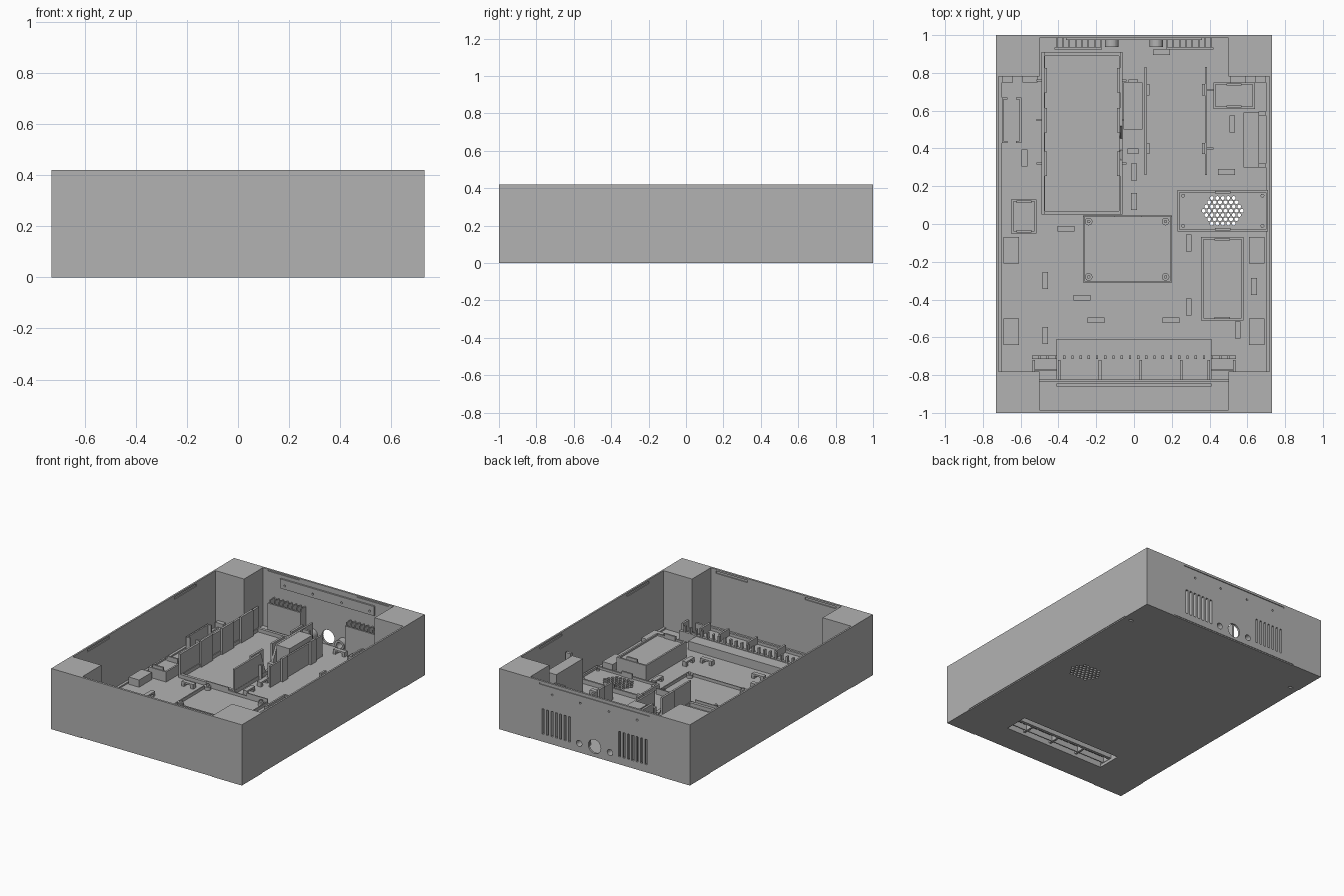
import bpy, bmesh, math
from mathutils import Matrix, Vector

if "Cube" in bpy.data.objects:
    bpy.data.objects.remove(bpy.data.objects["Cube"])

gray = bpy.data.materials.new("plain gray")
gray.diffuse_color = (0.448, 0.448, 0.448, 1)
gray.use_nodes = True
gray.node_tree.nodes["Principled BSDF"].inputs["Base Color"].default_value = gray.diffuse_color


def finish(name, bm):
    me = bpy.data.meshes.new(name)
    bmesh.ops.recalc_face_normals(bm, faces=bm.faces[:])
    bm.to_mesh(me)
    bm.free()
    me.materials.append(gray)
    ob = bpy.data.objects.new(name, me)
    bpy.context.collection.objects.link(ob)
    return ob


def add_box(bm, x0, x1, y0, y1, z0, z1):
    m = Matrix.Translation(((x0 + x1) / 2, (y0 + y1) / 2, (z0 + z1) / 2))
    bmesh.ops.create_cube(bm, size=1, matrix=m @ Matrix.Diagonal((x1 - x0, y1 - y0, z1 - z0, 1)))


def boxes(name, *items):
    bm = bmesh.new()
    for it in items:
        add_box(bm, *it)
    return finish(name, bm)


def add_rod(bm, center, r, depth, axis='Z', seg=24):
    rot = Matrix.Rotation(math.pi / 2, 4, 'X') if axis == 'Y' else Matrix()
    bmesh.ops.create_cone(bm, cap_ends=True, segments=seg, radius1=r, radius2=r, depth=depth,
                          matrix=Matrix.Translation(center) @ rot)


def frame(x0, x1, y0, y1, z0, z1, t=0.012):
    return [(x0, x0 + t, y0, y1, z0, z1), (x1 - t, x1, y0, y1, z0, z1),
            (x0 + t, x1 - t, y0, y0 + t, z0, z1), (x0 + t, x1 - t, y1 - t, y1, z0, z1)]


def side_plate(name, x, t, outline):
    # upright plate from a (y, z) outline
    bm = bmesh.new()
    f = bm.faces.new([bm.verts.new((x, y, z)) for y, z in outline])
    ext = bmesh.ops.extrude_face_region(bm, geom=[f])
    bmesh.ops.translate(bm, vec=(t, 0, 0), verts=[v for v in ext['geom'] if isinstance(v, bmesh.types.BMVert)])
    return finish(name, bm)


def cut(ob, cutter):
    mod = ob.modifiers.new("cut", 'BOOLEAN')
    mod.operation, mod.solver, mod.object = 'DIFFERENCE', 'EXACT', cutter
    bpy.context.view_layer.objects.active = ob
    bpy.ops.object.modifier_apply(modifier=mod.name)


W, H, F = 0.73, 0.42, 0.02   # half width, height, floor top

# floor with tool recess, vent holes and latch slots
floor = boxes("floor", (-.726, .726, -.996, .996, 0, F))
recess = boxes("recess_housing", (-.41, .41, -.83, -.61, F, .08))
vent_plate = boxes("vent_plate", (.242, .698, -.028, .168, F, .034))
c = boxes("recess_cutter", (-.39, .39, -.80, -.63, -.05, .07))
cut(floor, c)
cut(recess, c)
bpy.data.objects.remove(c)
bm = bmesh.new()
for r in range(-3, 4):
    n = 8 - (abs(r) + 1) // 2 * 2 + (abs(r) % 2)
    for i in range(n):
        add_rod(bm, (.47 + (i - (n - 1) / 2) * .029, .07 + r * .0225, .02), .011, .1, seg=6)
for s in (-1, 1):
    add_box(bm, s * .67 - .016, s * .67 + .016, .763, .783, -.05, .1)
c = finish("hole_cutter", bm)
cut(floor, c)
cut(vent_plate, c)
bpy.data.objects.remove(c)

# corner blocks
for sx in (-1, 1):
    for sy in (-1, 1):
        xs, ys = sorted((sx * .5, sx * W)), sorted((sy * .78, sy * 1))
        boxes("corner_block", (*xs, *ys, 0, H))

# thin walls between corners, with snap slots near the rim
for s in (-1, 1):
    side = boxes("side_wall", (*sorted((s * .718, s * W)), -.78, .78, .008, H))
    c = boxes("slot_cutter", *[(*sorted((s * .70, s * .723)), y - .12, y + .12, .392, .408) for y in (-.5, .45)])
    cut(side, c)
    bpy.data.objects.remove(c)
    boxes("wall_foot", (*sorted((s * .70, s * .72)), -.78, .78, F, .03))
front = boxes("front_wall", (-.5, .5, -1, -.985, .008, H))
rear = boxes("rear_wall", (-.5, .5, .986, 1, .008, H))
slots = [(x - .12, x + .12) for x in (-.34, .34)]
c = boxes("slot_cutter", *[(a, b, -.992, -.97, .392, .408) for a, b in slots])
cut(front, c)
bpy.data.objects.remove(c)

# rear strip, vents and sockets
strip = boxes("rear_strip", (-.36, .36, .974, .986, .32, .385))
bm = bmesh.new()
for s in (-1, 1):
    for i in range(7):
        x = s * (.192 + i * .0335)
        add_box(bm, x - .008, x + .008, .95, 1.05, .055, .23)
    add_rod(bm, (s * .118, 1, .065), .021, .1, 'Y')
add_rod(bm, (0, 1, .075), .048, .1, 'Y')
for x in (-.325, -.11, .11, .325):
    add_rod(bm, (x, 1, .345), .007, .1, 'Y', 12)
add_box(bm, -.42, .42, .994, 1.05, .395, .404)
for a, b in slots:
    add_box(bm, a, b, .97, .992, .408, .414)
c = finish("rear_cutter", bm)
cut(rear, c)
cut(strip, c)
bpy.data.objects.remove(c)

# fins behind rear vents and socket holders
for s in (-1, 1):
    fins = []
    for i in range(8):
        x = s * (.175 + i * .0335)
        fins.append((x - .004, x + .004, .935, .986, F, .24))
    xs = sorted((s * .17, s * .42))
    boxes("vent_fins", *fins, (*xs, .925, .935, F, .22))
    bm = bmesh.new()
    add_rod(bm, (s * .118, .962, .065), .036, .048, 'Y')
    ring = finish("socket_holder", bm)
    bm = bmesh.new()
    add_rod(bm, (s * .118, .962, .065), .021, .1, 'Y')
    c = finish("socket_cutter", bm)
    cut(ring, c)
    bpy.data.objects.remove(c)

# large rack: base rim, two upright plates and spring tabs
boxes("rack_rim", *frame(-.49, -.06, .05, .91, F, .045, .02))
boxes("rack_plate_left", (-.49, -.475, .05, .91, F, .185))
side_plate("rack_plate_front", -.075, .013, [(.05, F), (.40, F), (.34, .19), (.05, .19)])
side_plate("rack_plate_back", -.075, .013, [(.44, F), (.91, F), (.91, .185), (.52, .185)])
tabs = []
for y in (.76, .55, .32):
    tabs += [(-.475, -.46, y - .065, y + .065, F, .20), (-.09, -.075, y - .065, y + .065, F, .20),
             (-.515, -.49, y - .006, y + .006, F, .12), (-.062, -.04, y - .006, y + .006, F, .12)]
boxes("rack_tabs", *tabs)

# smaller rack
boxes("small_rack", (.055, .067, .26, .83, F, .165), (.375, .387, .26, .83, F, .14),
      *[b for y in (.71, .40) for b in ((.067, .082, y - .03, y + .03, F, .18),
                                        (.36, .375, y - .03, y + .03, F, .155),
                                        (.387, .42, y - .006, y + .006, F, .09))])
boxes("center_block", (-.055, .045, .50, .75, F, .19), (-.03, .02, .75, .765, F, .21))
boxes("center_post", (-.035, .025, .37, .40, F, .12))

# circuit board seat with screw posts
boxes("board_rim", *[b for b in frame(-.27, .20, -.31, .045, F, .04, .008)],
      (-.27, -.10, .037, .045, F, .06), (.04, .20, .037, .045, F, .06))
bm = bmesh.new()
for x in (-.24, .167):
    for y in (.013, -.28):
        add_rod(bm, (x, y, .03), .02, .025)
        add_rod(bm, (x, y, .04), .009, .03)
finish("screw_posts", bm)

# open holders with end clips
for name, x0, x1, y0, y1, z in (("left_holder", -.65, -.515, -.05, .13, .09),
                                ("rear_holder", .42, .64, .61, .75, .20),
                                ("long_holder", .355, .58, -.51, -.07, .13),
                                ("vent_rim", .23, .71, -.04, .18, .05)):
    cx = (x0 + x1) / 2
    parts = frame(x0, x1, y0, y1, F, z)
    if name != "vent_rim":
        parts.append((x0 + .012, x1 - .012, y0 + .012, y1 - .012, F, z - .012))
    parts += [(cx - .04, cx + .04, y, y + .012, F, z + .02) for y in (y0 + .006, y1 - .018)]
    boxes(name, *parts)
bm = bmesh.new()
for x in (.26, .68):
    for y in (-.01, .15):
        add_rod(bm, (x, y, .037), .01, .012, seg=16)
finish("vent_screws", bm)

# tall right bracket and left cable bracket
boxes("tall_bracket", (.58, .66, .30, .59, F, .26), (.66, .70, .30, .32, F, .28), (.66, .70, .575, .595, F, .28))
boxes("left_bracket", (-.70, -.69, .43, .67, F, .10), (-.605, -.595, .43, .67, F, .10),
      *[(a, a + .02, y, y + .01, F, .10) for a in (-.69, -.625) for y in (.43, .66)])
boxes("corner_ribs", *[(*sorted((s * a, s * b)), .75, .78, F, .08) for s in (-1, 1) for a, b in ((.64, .70), (.51, .59))])

# low pads near the sides
for x in (-.65, .65):
    for y in (-.14, -.57):
        boxes("side_pad", (x - .04, x + .04, y - .07, y + .07, F, .07))

# front port row: ledge, dividers and comb teeth
boxes("port_row", (-.53, .53, -.835, -.82, F, .10), (-.53, .53, -.775, -.77, F, .06),
      (-.41, .41, -.86, -.845, F, .05),
      *[(x - .007, x + .007, -.825, -.72, F, .13) for x in (-.53, -.395, -.18, .035, .25, .395, .53)])
boxes("port_comb", (-.54, .54, -.715, -.695, F, .085),
      *[(-.5 + i * .0435 - .006, -.5 + i * .0435 + .006, -.715, -.695, .085, .125) for i in range(24)])

# bridge-shaped cable clips
for x, y, upright in ((-.58, .35, 1), (-.47, -.30, 1), (-.47, -.59, 1), (.29, -.10, 1), (.29, -.44, 1),
                      (.55, -.56, 1), (.635, -.33, 1), (0, .275, 1), (0, .12, 1), (.52, .53, 1),
                      (-.36, -.025, 0), (-.275, -.39, 0), (-.2, -.51, 0), (.195, -.51, 0), (.49, .275, 0),
                      (.145, .91, 0)):
    a, b = (.015, .045) if upright else (.045, .015)
    ends = ([(x - a, x + a, y + s * .035 - .01, y + s * .035 + .01, F, .04) for s in (-1, 1)] if upright else
            [(x + s * .035 - .01, x + s * .035 + .01, y - b, y + b, F, .04) for s in (-1, 1)])
    boxes("cable_clip", *ends, (x - a, x + a, y - b, y + b, .04, .052))
